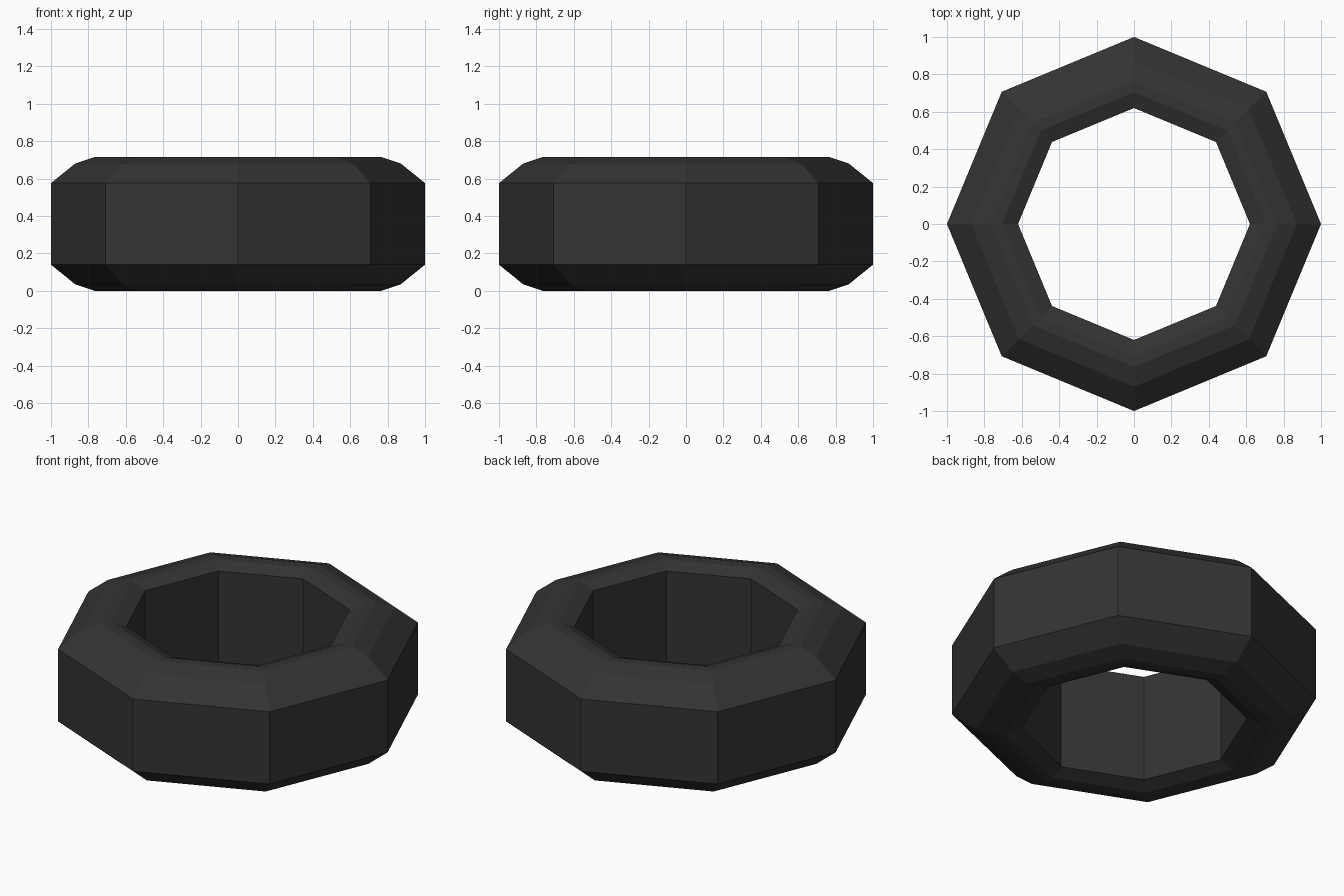
import bpy, bmesh, math

if "Cube" in bpy.data.objects:
    bpy.data.objects.remove(bpy.data.objects["Cube"])

# Rubber colour
rubber = bpy.data.materials.new("dark rubber")
rubber.diffuse_color = (0.033, 0.033, 0.033, 1)
rubber.use_nodes = True
rubber.node_tree.nodes["Principled BSDF"].inputs["Base Color"].default_value = rubber.diffuse_color

# Tyre cross-section (radius, height): lower half, mirrored for the upper half
H = 0.716
lower = [(0.62, 0.033), (0.705, 0.0), (0.765, 0.0), (0.87, 0.035), (1.0, 0.14)]
profile = lower + [(r, H - z) for r, z in reversed(lower)]

# Eight-sided ring swept around z
SIDES = 8
bm = bmesh.new()
rings = []
for i in range(SIDES):
    a = 2 * math.pi * i / SIDES
    rings.append([bm.verts.new((r * math.cos(a), r * math.sin(a), z)) for r, z in profile])
n = len(profile)
for i in range(SIDES):
    a, b = rings[i], rings[(i + 1) % SIDES]
    for j in range(n):
        k = (j + 1) % n
        bm.faces.new((a[j], b[j], b[k], a[k]))
bmesh.ops.recalc_face_normals(bm, faces=bm.faces)

mesh = bpy.data.meshes.new("tyre")
bm.to_mesh(mesh)
bm.free()
mesh.materials.append(rubber)
bpy.context.collection.objects.link(bpy.data.objects.new("tyre", mesh))
